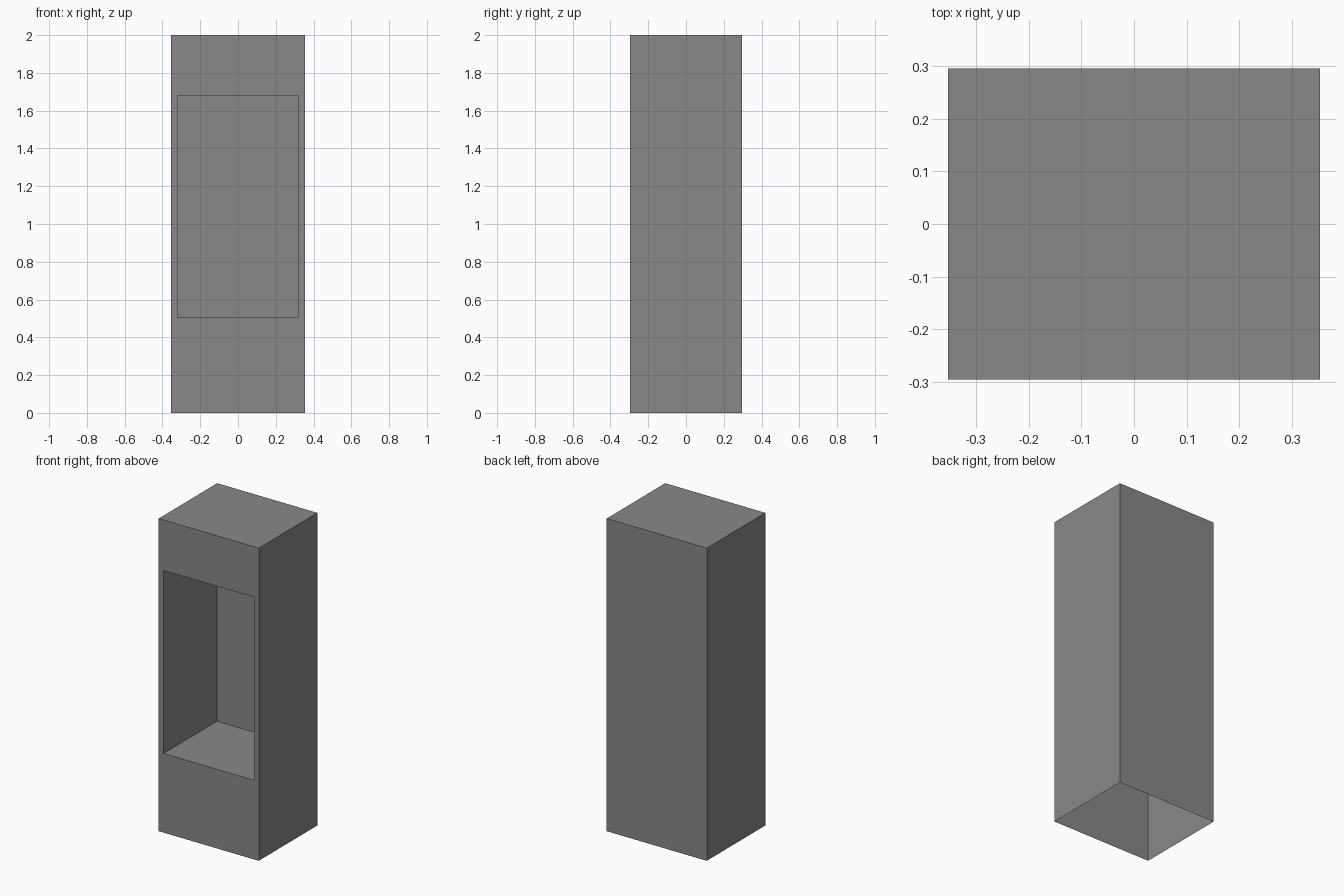
import bpy
import bmesh
from mathutils import Matrix, Vector

cube = bpy.data.objects.get("Cube")
if cube:
    bpy.data.objects.remove(cube, do_unlink=True)

WIDTH, DEPTH, HEIGHT = 0.708, 0.591, 2.0
NICHE_HALF, NICHE_BOTTOM, NICHE_TOP, NICHE_DEPTH = 0.32, 0.506, 1.677, 0.54


def make_material(name, color):
    mat = bpy.data.materials.new(name)
    mat.use_nodes = True
    mat.diffuse_color = color
    mat.node_tree.nodes["Principled BSDF"].inputs["Base Color"].default_value = color
    return mat


def face_towards(bm, direction):
    return max(bm.faces, key=lambda f: f.normal.dot(Vector(direction)))


# Outer shell, open underneath
bm = bmesh.new()
size = Matrix.Diagonal((WIDTH, DEPTH, HEIGHT, 1))
bmesh.ops.create_cube(bm, size=1, matrix=Matrix.Translation((0, 0, HEIGHT / 2)) @ size)
bm.normal_update()
bmesh.ops.delete(bm, geom=[face_towards(bm, (0, 0, -1))], context='FACES_ONLY')

# Opening in the front panel
front = face_towards(bm, (0, -1, 0))
bmesh.ops.inset_individual(bm, faces=[front], thickness=0.03)
for v in front.verts:
    v.co.x = NICHE_HALF if v.co.x > 0 else -NICHE_HALF
    v.co.z = NICHE_TOP if v.co.z > HEIGHT / 2 else NICHE_BOTTOM

# Niche walls and back, pushed in from the opening
back = bmesh.ops.extrude_discrete_faces(bm, faces=[front])["faces"][0]
bmesh.ops.translate(bm, verts=back.verts, vec=(0, NICHE_DEPTH, 0))
bm.normal_update()

mesh = bpy.data.meshes.new("cabinet_shell")
bm.to_mesh(mesh)
bm.free()
mesh.materials.append(make_material("plain_grey", (0.25, 0.25, 0.25, 1)))
cabinet = bpy.data.objects.new("cabinet_shell", mesh)
bpy.context.collection.objects.link(cabinet)
